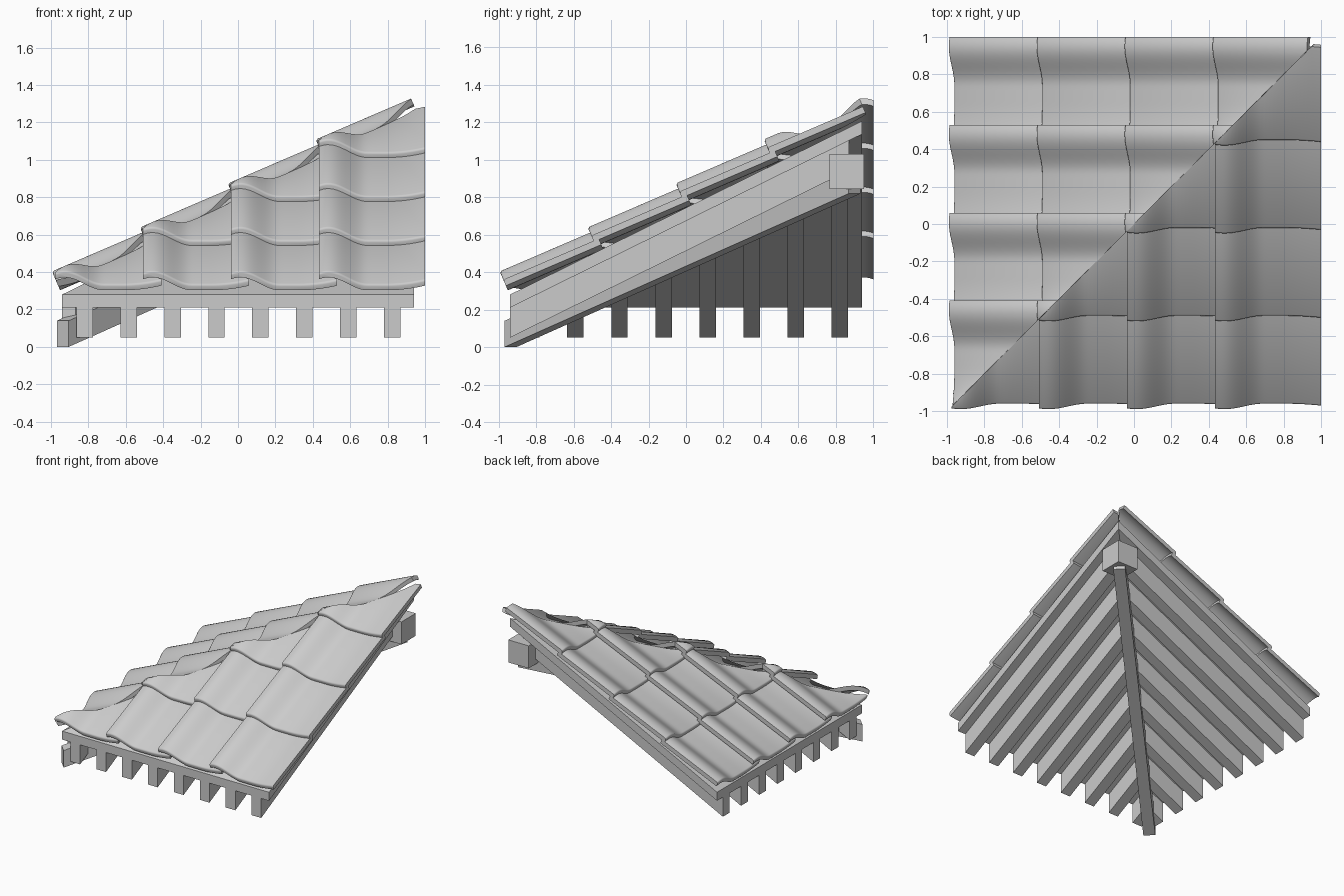
import bpy, bmesh
from math import cos, sin, atan, pi, radians
from mathutils import Matrix, Vector

cube = bpy.data.objects.get("Cube")
if cube:
    bpy.data.objects.remove(cube)

grey = bpy.data.materials.new("plain_grey")
grey.use_nodes = True
COLOUR = (0.6, 0.6, 0.6, 1)
grey.diffuse_color = COLOUR
grey.node_tree.nodes["Principled BSDF"].inputs["Base Color"].default_value = COLOUR

FRONT = Matrix.Identity(4)
SIDE = Matrix.Rotation(-pi / 2, 4, 'Z')
HIP = Matrix.Rotation(-pi / 4, 4, 'Z')
ROOF_SLOPE = 0.493
TILE_ANGLE = atan(0.43)
PITCH = 0.47
TILE_WIDTH, TILE_LENGTH, TILE_THICK = 0.567, 0.555, 0.035


def finish(bm, name, turn, hip_side=0, smooth=False):
    """Turn the part, trim it along the hip plane x = y, make an object."""
    bm.transform(turn)
    if hip_side:
        cut = Vector((-1, 1, 0)) * hip_side
        bmesh.ops.bisect_plane(bm, geom=bm.verts[:] + bm.edges[:] + bm.faces[:],
                               plane_co=(0, 0, 0), plane_no=cut, clear_outer=True)
        open_edges = [e for e in bm.edges if e.is_boundary]
        if open_edges:
            bmesh.ops.holes_fill(bm, edges=open_edges, sides=0)
    if not bm.faces:
        bm.free()
        return
    bmesh.ops.recalc_face_normals(bm, faces=bm.faces[:])
    mesh = bpy.data.meshes.new(name)
    bm.to_mesh(mesh)
    bm.free()
    mesh.materials.append(grey)
    ob = bpy.data.objects.new(name, mesh)
    bpy.context.collection.objects.link(ob)
    if smooth:
        bpy.ops.object.select_all(action='DESELECT')
        ob.select_set(True)
        bpy.context.view_layer.objects.active = ob
        bpy.ops.object.shade_smooth_by_angle(angle=radians(40))


def loft(rings):
    """Closed solid through a list of equal rings of points."""
    bm = bmesh.new()
    loops = [[bm.verts.new(p) for p in ring] for ring in rings]
    n = len(loops[0])
    for a, b in zip(loops, loops[1:]):
        for i in range(n):
            j = (i + 1) % n
            bm.faces.new((a[i], a[j], b[j], b[i]))
    bm.faces.new(loops[0])
    bm.faces.new(loops[-1][::-1])
    return bm


def beam(name, x, width, y0, y1, z, height, slope, turn, hip_side=0):
    """Sloping timber with upright ends."""
    rings = []
    for y in (y0, y1):
        low = z + slope * (y - y0)
        a, b = x - width / 2, x + width / 2
        rings.append([(a, y, low), (b, y, low), (b, y, low + height), (a, y, low + height)])
    finish(loft(rings), name, turn, hip_side)


def tile_height(u):
    """Wavy tile section: roll on the left, shallow pan, raised right edge."""
    if u < 0.05:
        return 0.075 - 0.011 * ((0.05 - u) / 0.05) ** 2
    h = 0.0375 * (1 + cos(pi * min(1, (u - 0.05) / 0.21)))
    return h + 0.027 * max(0, (u - 0.36) / 0.207) ** 2


def tile(name, x0, row, turn, hip_side):
    us = [TILE_WIDTH * i / 28 for i in range(29)]
    y0, z0 = -0.965 + PITCH * row, 0.335 + 0.235 * row
    c, s = cos(TILE_ANGLE), sin(TILE_ANGLE)
    rings = []
    # rounded lip at the lower edge, then straight to the upper end
    for v, drop in ((0, 0.012), (0.004, 0.004), (0.012, 0), (TILE_LENGTH, 0)):
        section = [(u, tile_height(u) - drop) for u in us]
        section += [(u, tile_height(u) - TILE_THICK) for u in reversed(us)]
        rings.append([(x0 + u, y0 + v * c - h * s, z0 + v * s + h * c) for u, h in section])
    finish(loft(rings), name, turn, hip_side, smooth=True)


# Both roof faces: boarding, rafters and overlapping tiles
for face, turn, hip_side, start in (("front", FRONT, 1, -0.977), ("side", SIDE, -1, -1.0)):
    beam(face + "_boarding", 0, 1.88, -0.94, 0.945, 0.21, 0.07, ROOF_SLOPE, turn, hip_side)
    for k in range(8):
        across = -0.82 + 0.235 * k
        beam(face + "_rafter", across, 0.088, -0.94, 0.945, 0.05, 0.16,
             ROOF_SLOPE, turn, hip_side)
    for row in range(4):
        for col in range(4):
            tile(face + "_tile", start + PITCH * col, row, turn, hip_side)

# Hip rafter along the diagonal
ROOT2 = 2 ** 0.5
beam("hip_rafter", 0, 0.09, -0.937 * ROOT2, 0.9 * ROOT2, 0, 0.14, 0.446 / ROOT2, HIP)

# Post block under the peak
beam("peak_post", 0.857, 0.185, 0.765, 0.95, 0.845, 0.185, 0, FRONT)
